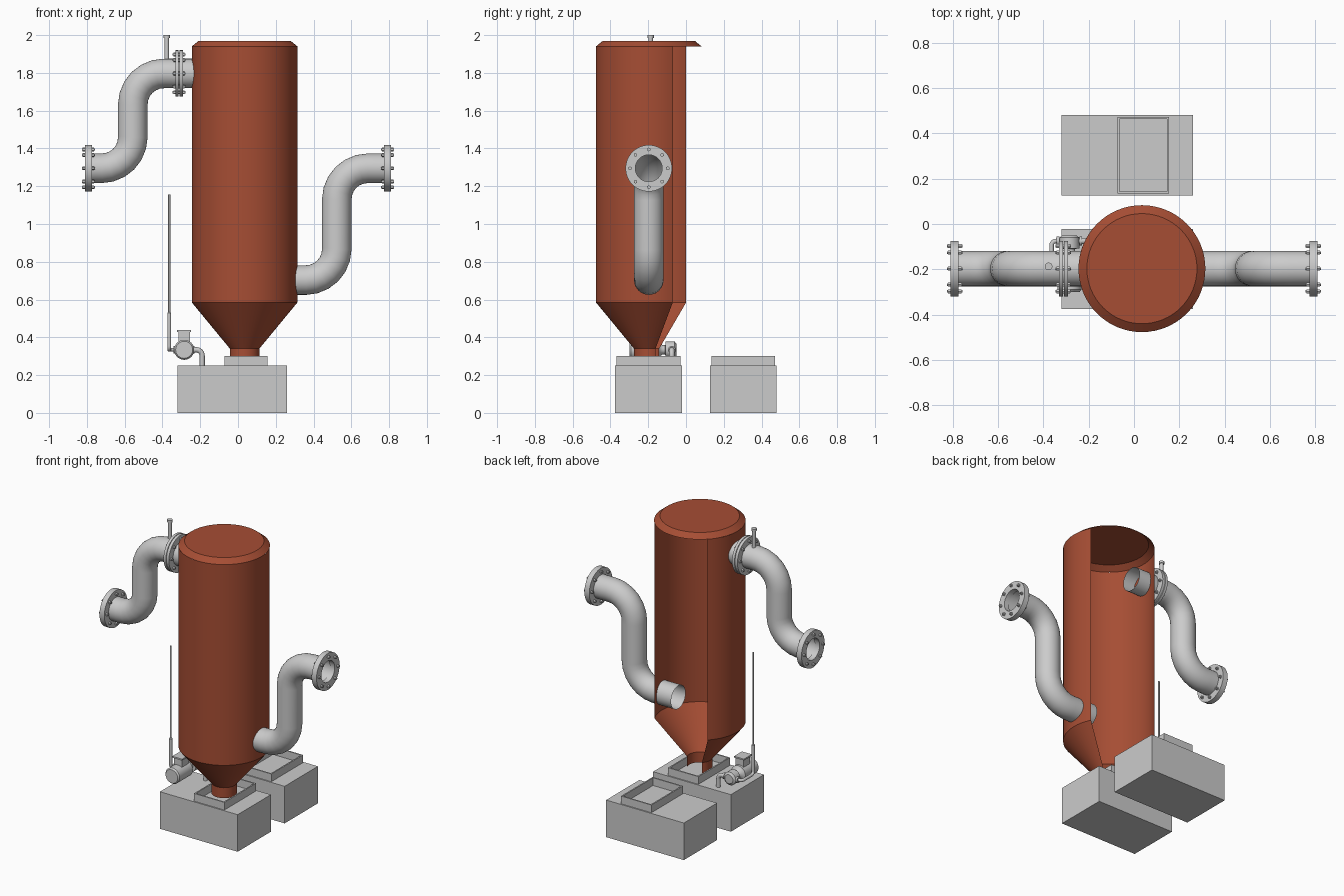
import bpy, bmesh
from math import cos, sin, pi, radians, tan
from mathutils import Vector, Matrix

if "Cube" in bpy.data.objects:
    bpy.data.objects.remove(bpy.data.objects["Cube"])

TX, TY = 0.035, -0.197          # tank axis
rust = bpy.data.materials.new("rust_red")
rust.diffuse_color = (0.38, 0.075, 0.034, 1)
rust.use_nodes = True
rust.node_tree.nodes["Principled BSDF"].inputs["Base Color"].default_value = rust.diffuse_color


def finish(name, bm, mat=None, smooth=True):
    bmesh.ops.remove_doubles(bm, verts=bm.verts, dist=1e-5)
    bmesh.ops.recalc_face_normals(bm, faces=bm.faces)
    me = bpy.data.meshes.new(name)
    bm.to_mesh(me)
    bm.free()
    ob = bpy.data.objects.new(name, me)
    bpy.context.collection.objects.link(ob)
    if mat:
        me.materials.append(mat)
    if smooth:
        bpy.ops.object.select_all(action='DESELECT')
        ob.select_set(True)
        bpy.context.view_layer.objects.active = ob
        bpy.ops.object.shade_smooth_by_angle(angle=radians(35))
    return ob


def lathe(bm, profile, mtx, segs=48, a0=0, a1=360):
    """Spin (radius, height) points about local z; a partial sweep leaves an open sector."""
    rings = []
    for i in range(segs + 1):
        a = radians(a0 + (a1 - a0) * i / segs)
        rings.append([bm.verts.new(mtx @ Vector((r * cos(a), r * sin(a), h))) for r, h in profile])
    for p, q in zip(rings, rings[1:]):
        for j in range(len(profile) - 1):
            bm.faces.new((p[j], q[j], q[j + 1], p[j + 1]))
    bmesh.ops.dissolve_degenerate(bm, dist=1e-6, edges=bm.edges)


def along_x(x, y, z):
    return Matrix.Translation((x, y, z)) @ Matrix.Rotation(pi / 2, 4, 'Y')


def along_y(x, y, z):
    return Matrix.Translation((x, y, z)) @ Matrix.Rotation(-pi / 2, 4, 'X')


def solid(r, h0, h1):
    return [(0, h0), (r, h0), (r, h1), (0, h1)]


def box(bm, x0, x1, y0, y1, z0, z1):
    m = Matrix.Translation(((x0 + x1) / 2, (y0 + y1) / 2, (z0 + z1) / 2))
    bmesh.ops.create_cube(bm, size=1, matrix=m @ Matrix.Diagonal((x1 - x0, y1 - y0, z1 - z0, 1)))


def tube(name, pts, r, bend, segs=32, steps=6):
    """Open round pipe through pts with filleted right-angle corners."""
    pts = [Vector(p) for p in pts]
    path = [pts[0]]
    for a, b, c in zip(pts, pts[1:], pts[2:]):
        u, v = (a - b).normalized(), (c - b).normalized()
        for i in range(steps + 1):
            t = pi / 2 * i / steps
            path.append(b + (u + v) * bend - v * bend * cos(t) - u * bend * sin(t))
    path.append(pts[-1])
    bm = bmesh.new()
    d = (path[1] - path[0]).normalized()
    n = d.orthogonal().normalized()
    prev = None
    for i, p in enumerate(path):
        t = (path[min(i + 1, len(path) - 1)] - path[max(i - 1, 0)]).normalized()
        if 0 < i < len(path) - 1:       # true tangent at joints
            t = ((path[i + 1] - p).normalized() + (p - path[i - 1]).normalized()).normalized()
        n = d.rotation_difference(t) @ n
        d = t
        m = d.cross(n)
        ring = [bm.verts.new(p + r * (n * cos(2 * pi * k / segs) + m * sin(2 * pi * k / segs)))
                for k in range(segs)]
        if prev:
            for k in range(segs):
                bm.faces.new((prev[k], prev[k - 1], ring[k - 1], ring[k]))
        prev = ring
    return finish(name, bm)


def flange(name, x, z, double=False):
    bm = bmesh.new()
    spans = [(-0.02, -0.002), (0.002, 0.02)] if double else [(-0.018, 0.018)]
    for a, b in spans:
        lathe(bm, [(0.071, a), (0.123, a), (0.123, b), (0.071, b), (0.071, a)], along_x(x, TY, z))
    # hex bolts through the ring
    for k in range(8):
        a = k * pi / 4
        m = along_x(x, TY + 0.1 * cos(a), z + 0.1 * sin(a))
        lathe(bm, solid(0.010, -0.03, 0.03), m, 6)
        lathe(bm, solid(0.006, -0.034, 0.034), m, 8)
    finish(name, bm)


# tank shell with hopper and outlet, back sector cut away
T = Matrix.Translation((TX, TY, 0))
bm = bmesh.new()
lathe(bm, [(0.28, 1.94), (0.28, 0.585), (0.078, 0.34), (0.078, 0.27)], T, 48, 135, 387)
finish("tank_shell", bm, rust)

# full round lid, hollow below
bm = bmesh.new()
lathe(bm, [(0.28, 1.94), (0.243, 1.97), (0, 1.97)], T, 64)
finish("tank_lid", bm, rust)

# two matching blocks, each with a shallow thin-walled tray
for name, y0 in (("front", -0.375), ("back", 0.126)):
    y1 = y0 + 0.354
    bm = bmesh.new()
    box(bm, -0.32, 0.26, y0, y1, 0, 0.25)
    finish(name + "_block", bm, smooth=False)
    bm = bmesh.new()
    x0, x1, a, b, w = -0.072, 0.155, y0 + 0.008, y1 - 0.008, 0.009
    box(bm, x0, x0 + w, a, b, 0.25, 0.302)
    box(bm, x1 - w, x1, a, b, 0.25, 0.302)
    box(bm, x0 + w, x1 - w, a, a + w, 0.25, 0.302)
    box(bm, x0 + w, x1 - w, b - w, b, 0.25, 0.302)
    finish(name + "_tray", bm, smooth=False)

# large S-shaped pipes and flanges
tube("upper_pipe", [(-0.145, TY, 1.797), (-0.557, TY, 1.797), (-0.557, TY, 1.295), (-0.808, TY, 1.295)], 0.078, 0.165)
tube("lower_pipe", [(0.195, TY, 0.703), (0.523, TY, 0.703), (0.523, TY, 1.295), (0.808, TY, 1.295)], 0.078, 0.165)
flange("upper_pipe_joint", -0.312, 1.797, True)
flange("upper_pipe_end", -0.792, 1.295)
flange("lower_pipe_end", 0.792, 1.295)

# vent stub on the upper pipe
bm = bmesh.new()
lathe(bm, [(0.012, 1.86), (0.012, 1.985), (0.017, 1.985), (0.017, 2.0), (0, 2.0)],
      Matrix.Translation((-0.377, TY + 0.01, 0)), 16)
finish("vent_stub", bm)

# pump motor with end cowl, coupling and pump head
PX, PZ = -0.285, 0.334
bm = bmesh.new()
lathe(bm, [(0, -0.30), (0.045, -0.30), (0.053, -0.29), (0.053, -0.15), (0.035, -0.14), (0.025, -0.125),
           (0.025, -0.11), (0.044, -0.108), (0.044, -0.06), (0.03, -0.05), (0, -0.05)],
      along_y(PX, 0, PZ), 32)
finish("pump_motor", bm)
bm = bmesh.new()
box(bm, -0.315, -0.255, -0.235, -0.165, 0.375, 0.43)
box(bm, -0.322, -0.248, -0.242, -0.158, 0.428, 0.438)
finish("motor_terminal_box", bm, smooth=False)

# pump pipes, couplings and tall thin riser
PY = -0.075
tube("suction_pipe", [(PX, PY, 0.334), (-0.19, PY, 0.334), (-0.19, PY, 0.245)], 0.014, 0.03, 16)
tube("discharge_pipe", [(PX, PY, 0.334), (-0.364, PY, 0.334), (-0.364, TY, 0.334), (-0.364, TY, 0.53)], 0.010, 0.02, 16)
bm = bmesh.new()
for x in (-0.335, -0.235):
    lathe(bm, solid(0.02, -0.006, 0.006), along_x(x, PY, PZ), 16)
finish("pump_couplings", bm)
bm = bmesh.new()
lathe(bm, [(0.01, 0.53), (0.0055, 0.535), (0.0055, 1.155), (0, 1.155)], Matrix.Translation((-0.364, TY, 0)), 12)
finish("riser_rod", bm)
